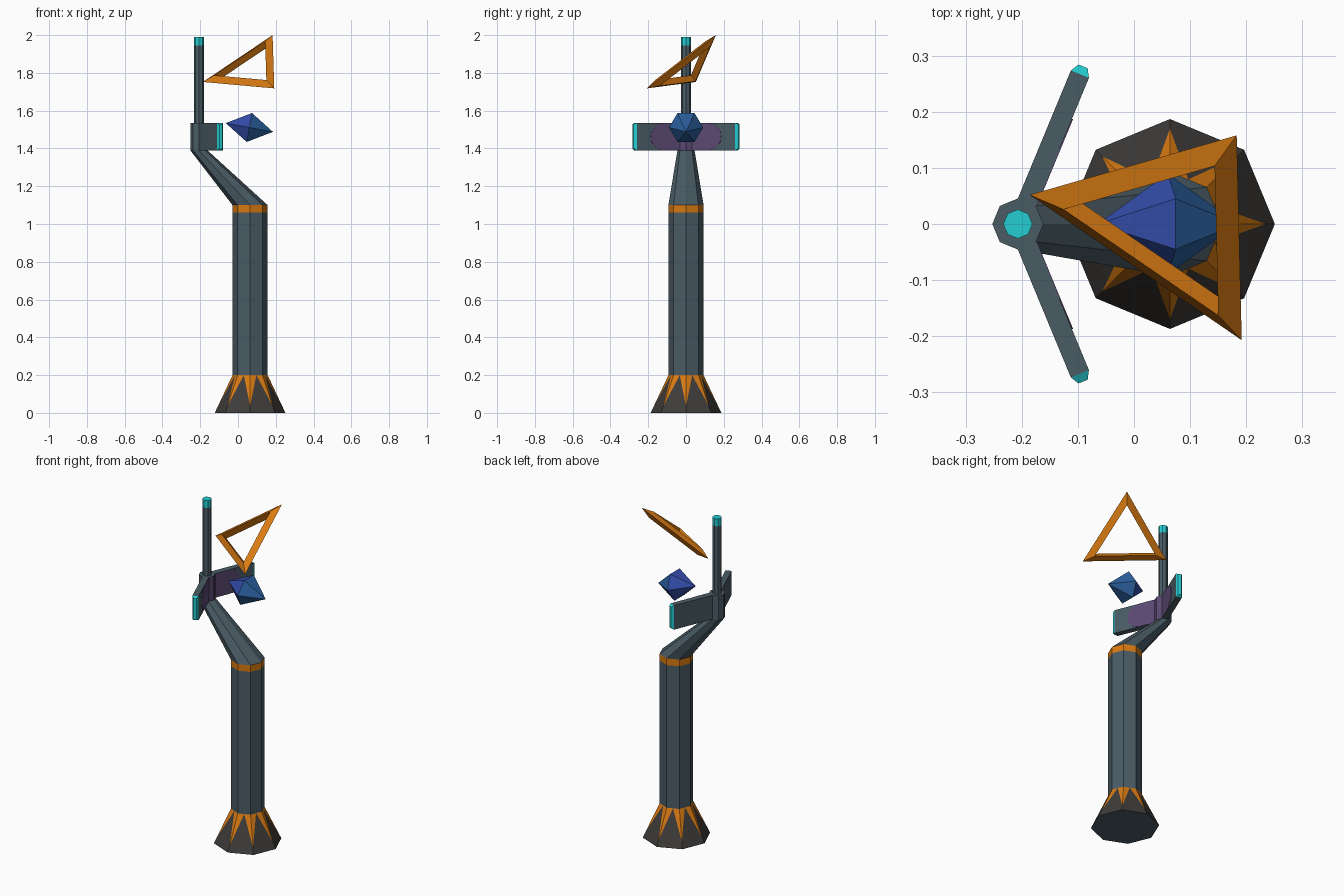
import bpy
import bmesh
from math import sin, cos, pi, radians
from mathutils import Vector, Matrix

if "Cube" in bpy.data.objects:
    bpy.data.objects.remove(bpy.data.objects["Cube"], do_unlink=True)


def material(name, rgb):
    lin = [((c / 255 + 0.055) / 1.055) ** 2.4 for c in rgb]
    m = bpy.data.materials.new(name)
    m.use_nodes = True
    m.diffuse_color = (*lin, 1)
    m.node_tree.nodes["Principled BSDF"].inputs["Base Color"].default_value = (*lin, 1)
    return m


slate = material("slate", (74, 92, 101))
orange = material("orange", (216, 122, 18))
charcoal = material("charcoal", (63, 61, 59))
teal = material("teal", (36, 205, 210))
purple = material("purple", (92, 74, 116))
indigo = material("indigo blue", (50, 75, 166))
azure = material("azure blue", (42, 94, 156))


def make(name, verts, faces, mats, rule=None):
    """Mesh object from points and faces; rule picks a material per face."""
    bm = bmesh.new()
    vs = [bm.verts.new(v) for v in verts]
    for f in faces:
        bm.faces.new([vs[i] for i in f])
    bmesh.ops.recalc_face_normals(bm, faces=bm.faces)
    bm.normal_update()
    if rule:
        for f in bm.faces:
            f.material_index = rule(f)
    mesh = bpy.data.meshes.new(name)
    bm.to_mesh(mesh)
    bm.free()
    for m in mats:
        mesh.materials.append(m)
    ob = bpy.data.objects.new(name, mesh)
    bpy.context.collection.objects.link(ob)
    return ob


def loft(name, rings, mats, rule=None):
    """Skin a list of equal-sized point rings and cap both ends."""
    n = len(rings[0])
    verts = [p for ring in rings for p in ring]
    faces = [[k * n + i, k * n + (i + 1) % n, (k + 1) * n + (i + 1) % n, (k + 1) * n + i]
             for k in range(len(rings) - 1) for i in range(n)]
    faces += [list(range(n)), list(range(len(verts) - n, len(verts)))]
    return make(name, verts, faces, mats, rule)


def octagon(x, z, r):
    return [Vector((x + r * cos(i * pi / 4), r * sin(i * pi / 4), z)) for i in range(8)]


COL_X, COL_R = 0.064, 0.093
HUB_X, HUB_R = -0.207, 0.0455
HUB_LOW, HUB_TOP = 1.39, 1.535

# Flared foot: orange wedges run down each ridge
low, top = octagon(COL_X, 0, 0.187), octagon(COL_X, 0.2, COL_R)
mid = [(top[i] + top[(i + 1) % 8]) / 2 for i in range(8)]
tip = [low[i].lerp(top[i], 0.18) for i in range(8)]
faces = [list(range(8))]
for i in range(8):
    j = (i + 1) % 8
    faces += [[i, j, 24 + j, 16 + i, 24 + i],
              [8 + i, 16 + i, 24 + i], [8 + j, 16 + i, 24 + j]]
make("foot", low + top + mid + tip, faces, [charcoal, orange, slate],
     lambda f: {3: 1, 5: 0}.get(len(f.verts), 2))

# Column, band and leaning neck
loft("column", [octagon(COL_X, 0.2, COL_R), octagon(COL_X, 1.06, COL_R)], [slate])
loft("column_band", [octagon(COL_X, 1.06, COL_R), octagon(COL_X, 1.1, COL_R)], [orange])
loft("neck", [octagon(COL_X, 1.1, COL_R), octagon(HUB_X, HUB_LOW, HUB_R)], [slate])

# Hub with purple faces toward the crystal, and the mast on top
loft("hub", [octagon(HUB_X, HUB_LOW, HUB_R), octagon(HUB_X, HUB_TOP, HUB_R)],
     [slate, purple], lambda f: int(f.normal.x > 0.8))
loft("mast", [octagon(HUB_X, HUB_TOP, 0.026), octagon(HUB_X, 1.945, 0.026)], [slate])
loft("mast_tip", [octagon(HUB_X, 1.945, 0.026), octagon(HUB_X, 1.99, 0.026)], [teal])

# Two wings with bevelled tips and a rounded purple panel on the inner face
MID_Z, HALF_H, HALF_W = (HUB_LOW + HUB_TOP) / 2, (HUB_TOP - HUB_LOW) / 2, 0.0174
for side, label in ((1, "left"), (-1, "right")):
    angle = side * radians(67.5)
    along = Vector((cos(angle), sin(angle), 0))
    inward = Vector((sin(angle), -cos(angle), 0)) * side

    def point(d, w, h):
        return Vector((HUB_X, 0, MID_Z)) + along * d + inward * w + Vector((0, 0, h))

    def section(d, w, h):
        return [point(d, a * w, b * h) for a, b in ((-1, -1), (1, -1), (1, 1), (-1, 1))]

    loft("wing_" + label, [section(0.04, HALF_W, HALF_H), section(0.289, HALF_W, HALF_H)], [slate])
    loft("wing_tip_" + label, [section(0.289, HALF_W, HALF_H),
                               section(0.304, HALF_W * 0.5, HALF_H - 0.008)], [teal])
    outline = [(0.042, -HALF_H)]
    for k in range(13):
        t = -pi / 2 + k * pi / 12
        outline.append((0.13 + 0.08 * cos(t), HALF_H * sin(t)))
    outline.append((0.042, HALF_H))
    loft("wing_panel_" + label, [[point(d, w, h) for d, h in outline]
                                 for w in (HALF_W - 0.001, HALF_W + 0.002)], [purple])

# Floating crystal: six-sided double pyramid, tilted
tilt = Matrix.Translation((0.06, 0, 1.511)) @ Matrix.Rotation(radians(10.5), 4, 'Y')
pts = [(0, 0.09 * cos(i * pi / 3), 0.09 * sin(i * pi / 3)) for i in range(6)]
pts += [(-0.127, 0, 0), (0.127, 0, 0)]
faces = [[i, (i + 1) % 6, apex] for apex in (6, 7) for i in range(6)]
make("crystal", [tilt @ Vector(p) for p in pts], faces, [indigo, azure],
     lambda f: int(f.calc_center_median().x > 0.06))

# Floating triangle frame: sharp outer edge, flat inner wall
corners = [Vector((-0.186, 0.052, 1.752)), Vector((0.183, 0.158, 2.0)),
           Vector((0.192, -0.207, 1.718))]
centre = sum(corners, Vector()) / 3
normal = (corners[1] - corners[0]).cross(corners[2] - corners[0]).normalized()
verts = []
for c in corners:
    inner = centre + (c - centre) * 0.73
    verts += [c, inner + normal * 0.021, inner - normal * 0.021]
faces = [[3 * i + a, 3 * i + (a + 1) % 3, 3 * ((i + 1) % 3) + (a + 1) % 3, 3 * ((i + 1) % 3) + a]
         for i in range(3) for a in range(3)]
make("triangle_frame", verts, faces, [orange])
